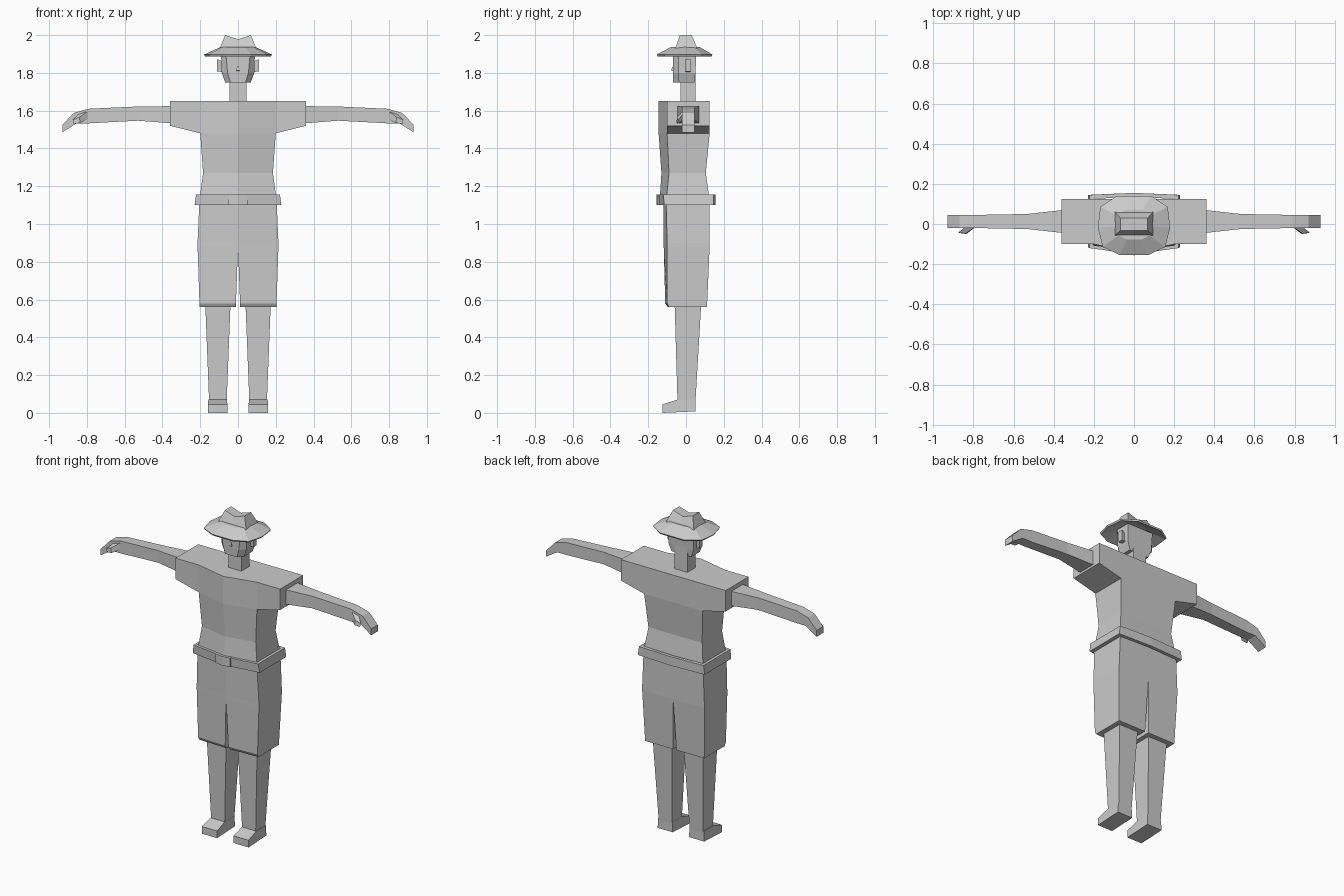
import bpy, bmesh

if "Cube" in bpy.data.objects:
    bpy.data.objects.remove(bpy.data.objects["Cube"])

grey = bpy.data.materials.new("light_grey")
grey.diffuse_color = (0.6, 0.6, 0.6, 1)
grey.use_nodes = True
grey.node_tree.nodes["Principled BSDF"].inputs["Base Color"].default_value = grey.diffuse_color


def loft(name, rings, cap_start=True, cap_end=True, closed=False):
    """Skin a list of equal-length point rings."""
    bm = bmesh.new()
    vs = [[bm.verts.new(p) for p in r] for r in rings]
    n = len(vs[0])
    pairs = list(zip(vs, vs[1:])) + ([(vs[-1], vs[0])] if closed else [])
    for a, b in pairs:
        for i in range(n):
            j = (i + 1) % n
            bm.faces.new((a[i], a[j], b[j], b[i]))
    if not closed:
        if cap_start:
            bm.faces.new(vs[0])
        if cap_end:
            bm.faces.new(vs[-1])
    bmesh.ops.recalc_face_normals(bm, faces=bm.faces)
    me = bpy.data.meshes.new(name)
    bm.to_mesh(me)
    bm.free()
    me.materials.append(grey)
    ob = bpy.data.objects.new(name, me)
    bpy.context.collection.objects.link(ob)
    return ob


def rect_z(x0, x1, y0, y1, z):
    return [(x0, y0, z), (x1, y0, z), (x1, y1, z), (x0, y1, z)]


def rect_x(x, y0, y1, z0, z1):
    return [(x, y0, z0), (x, y1, z0), (x, y1, z1), (x, y0, z1)]


def body(z, w, side, front, back, mid_back=None):
    """Body section with a ridge down the front centre."""
    m = back if mid_back is None else mid_back
    return [(w, side, z), (0, front, z), (-w, side, z),
            (-w, back, z), (0, m, z), (w, back, z)]


def mirror_x(rings):
    return [[(-x, y, z) for x, y, z in r] for r in rings]


def pair(name, rings, **kw):
    loft("left_" + name, rings, **kw)
    loft("right_" + name, mirror_x(rings), **kw)


# Shirt and sleeves
loft("shirt", [body(1.65, .2, -.10, -.145, .125), body(1.48, .2, -.10, -.145, .125),
               body(1.27, .185, -.09, -.13, .105), body(1.12, .205, -.105, -.14, .125)])
pair("sleeve", [rect_x(.2, -.10, .125, 1.48, 1.65), rect_x(.36, -.10, .125, 1.52, 1.65)],
     cap_start=False)

# Belt: a closed band, with a buckle plate over the ridge
loft("belt", [body(1.10, .23, -.115, -.145, .145, .155), body(1.155, .222, -.12, -.15, .145, .155),
              body(1.155, .205, -.105, -.135, .125, .135), body(1.10, .205, -.105, -.135, .125, .135)],
     closed=True)
loft("buckle", [[(-.05, -.141, z), (0, -.148, z), (.05, -.141, z),
                 (.05, -.149, z), (0, -.156, z), (-.05, -.149, z)] for z in (1.10, 1.157)])

# Shorts: hips plus two trouser legs with a narrow wedge between them
loft("shorts_hips", [body(1.11, .205, -.105, -.12, .125), body(.9, .214, -.10, -.118, .125),
                     body(.88, .214, -.10, -.118, .125)])


def short_leg(z, inner, outer, front, side, back):
    return [(inner, front, z), (outer, side, z), (outer, back, z), (inner, back, z)]


pair("shorts_leg", [short_leg(.88, 0, .214, -.118, -.10, .125),
                    short_leg(.58, .011, .204, -.11, -.10, .112),
                    short_leg(.56, .012, .203, -.096, -.09, .111)], cap_start=False)

# Legs and shoes
pair("leg", [rect_z(.04, .173, -.06, .08, .57), rect_z(.06, .153, -.045, .05, .06)])
pair("shoe", [[(x, -.125, 0), (x, .05, .008), (x + t, .05, .07), (x + t, -.045, .07), (x, -.125, .045)]
              for x, t in ((.056, .003), (.16, -.003))])

# Arms with bent hands, and thumbs
pair("arm", [rect_x(.35, -.045, .07, 1.533, 1.624), rect_x(.53, -.025, .05, 1.547, 1.622),
             rect_x(.79, -.02, .045, 1.533, 1.61),
             [(.855, -.02, 1.533), (.855, .045, 1.533), (.87, .045, 1.588), (.87, -.02, 1.588)],
             rect_x(.93, -.02, .045, 1.485, 1.524)])
pair("thumb", [[(.79, -.015, 1.56), (.84, -.015, 1.55), (.84, -.015, 1.585), (.79, -.015, 1.60)],
               [(.835, -.05, 1.535), (.87, -.045, 1.53), (.875, -.042, 1.55), (.84, -.048, 1.565)]])

# Neck and head
loft("neck", [rect_z(-.045, .045, -.03, .05, 1.64), rect_z(-.045, .045, -.03, .05, 1.80)])


def head(z, w, fw, front, back):
    return [(-fw, front, z), (fw, front, z), (w, front + .03, z),
            (w, back, z), (-w, back, z), (-w, front + .03, z)]


loft("head", [head(1.75, .068, .04, -.068, .045), head(1.80, .086, .055, -.07, .05),
              head(1.91, .09, .065, -.07, .055)])
loft("nose", [[(-.009, -.066, 1.81), (.009, -.066, 1.81), (.004, -.066, 1.835), (-.004, -.066, 1.835)],
              [(-.008, -.08, 1.812), (.008, -.08, 1.812), (.003, -.072, 1.832), (-.003, -.072, 1.832)]])
pair("ear", [rect_x(.085, -.002, .022, 1.805, 1.862), rect_x(.110, -.006, .026, 1.808, 1.872)])

# Hat: octagonal-style brim and a pinched crown
HALF = [(.07, -.155), (.155, -.115), (.18, -.02), (.168, .085), (.085, .14)]
OUTLINE = HALF + [(-x, y) for x, y in reversed(HALF)]


def brim(s, z):
    return [(x * s, y * s, z) for x, y in OUTLINE]


loft("hat_brim", [brim(.4, 1.925), brim(.97, 1.888), brim(1, 1.897), brim(.5, 1.938)])


def crown(w, y0, y1, z, zc):
    return [(-w, y0, z), (0, y0, zc), (w, y0, z), (w, y1, z), (0, y1, zc), (-w, y1, z)]


loft("hat_crown", [crown(.097, -.06, .06, 1.925, 1.925), crown(.09, -.052, .054, 1.945, 1.945),
                   crown(.068, -.032, .03, 2.0, 1.978)])
